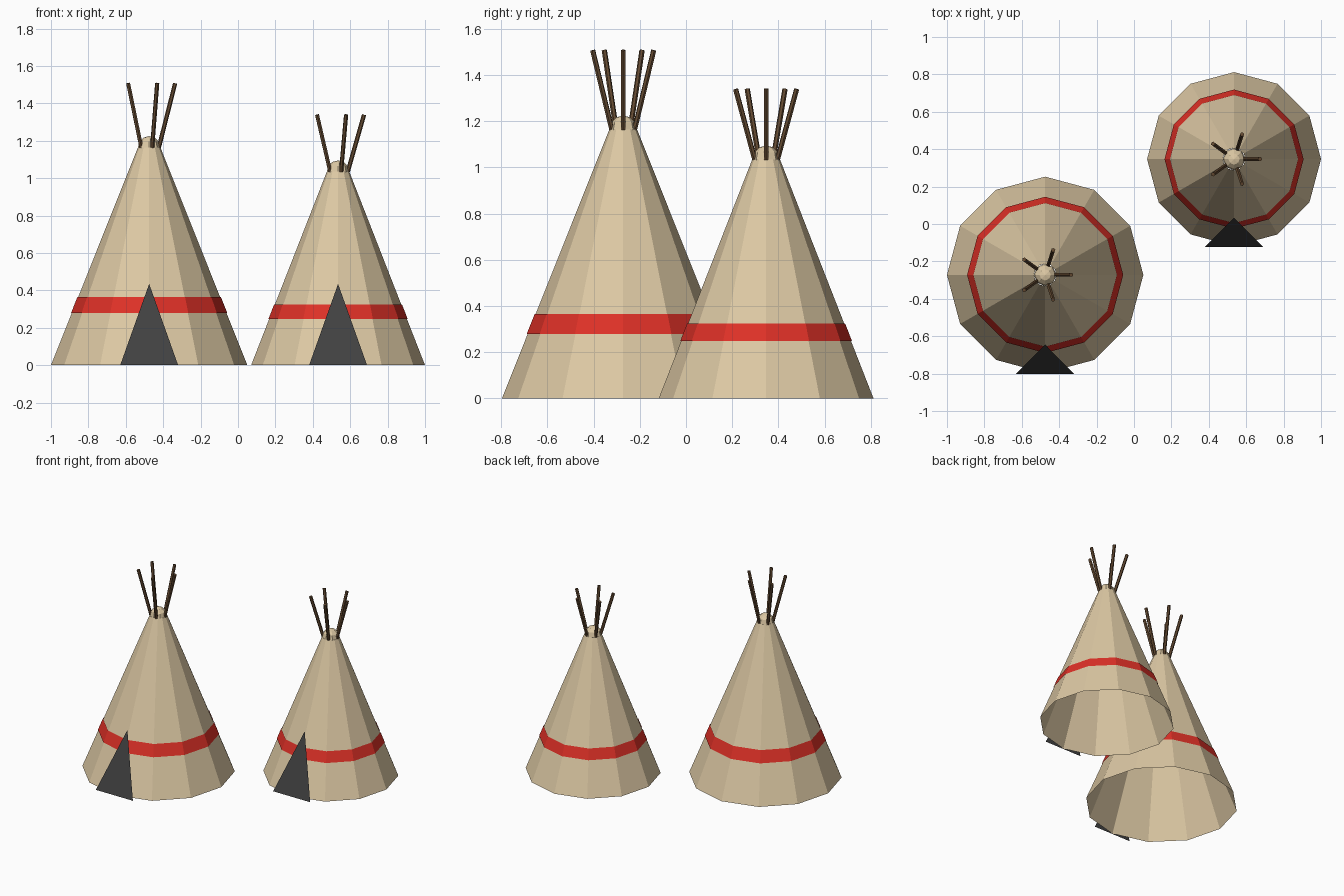
import bpy, bmesh
from math import cos, sin, pi
from mathutils import Vector

if "Cube" in bpy.data.objects:
    bpy.data.objects.remove(bpy.data.objects["Cube"], do_unlink=True)

SIDES = 12
TOP_RADIUS = 0.06


def material(name, rgb):
    mat = bpy.data.materials.new(name)
    mat.use_nodes = True
    colour = (*rgb, 1)
    mat.diffuse_color = colour
    mat.node_tree.nodes["Principled BSDF"].inputs["Base Color"].default_value = colour
    return mat


canvas = material("tan canvas", (0.72, 0.58, 0.37))
red = material("red paint", (0.73, 0.03, 0.02))
dark = material("dark opening", (0.053, 0.053, 0.053))
wood = material("brown wood", (0.13, 0.07, 0.032))


def add_object(name, bm, mat, centre):
    mesh = bpy.data.meshes.new(name)
    bm.to_mesh(mesh)
    bm.free()
    mesh.materials.append(mat)
    obj = bpy.data.objects.new(name, mesh)
    obj.location = (*centre, 0)
    bpy.context.collection.objects.link(obj)


def ring_wall(name, lower, upper, mat, centre):
    """Open faceted wall between two (radius, height) rings."""
    bm = bmesh.new()
    rings = [[bm.verts.new((r * cos(2 * pi * i / SIDES), r * sin(2 * pi * i / SIDES), z))
              for i in range(SIDES)] for r, z in (lower, upper)]
    for i in range(SIDES):
        j = (i + 1) % SIDES
        bm.faces.new((rings[0][i], rings[0][j], rings[1][j], rings[1][i]))
    add_object(name, bm, mat, centre)


def tent(label, centre, radius, height):
    def wall_radius(z):
        return radius + (TOP_RADIUS - radius) * z / height

    # Canvas cone, open at the bottom
    ring_wall(label + "_canvas", (radius, 0), (TOP_RADIUS, height), canvas, centre)

    # Painted stripe
    low, high = 0.24 * height, 0.313 * height
    ring_wall(label + "_stripe", (wall_radius(low) + 0.004, low),
              (wall_radius(high) + 0.004, high), red, centre)

    # Rounded cap
    bm = bmesh.new()
    bmesh.ops.create_uvsphere(bm, u_segments=8, v_segments=6, radius=TOP_RADIUS)
    bmesh.ops.translate(bm, verts=bm.verts, vec=(0, 0, height))
    add_object(label + "_cap", bm, canvas, centre)

    # Triangular doorway leaning on the canvas
    bm = bmesh.new()
    front = -radius - 0.004
    bm.faces.new([bm.verts.new(p) for p in
                  ((-0.155, front, 0), (0.155, front, 0), (0, front + 0.156, 0.435))])
    add_object(label + "_doorway", bm, dark, centre)

    # Five poles fanning out of the top
    for i in range(5):
        a = 2 * pi * i / 5
        out = Vector((cos(a), sin(a), 0))
        start = out * 0.052 + Vector((0, 0, height))
        end = out * 0.139 + Vector((0, 0, height * 1.294))
        axis = end - start
        bm = bmesh.new()
        bmesh.ops.create_cone(bm, cap_ends=True, segments=6, radius1=0.0115,
                              radius2=0.0115, depth=axis.length)
        bmesh.ops.rotate(bm, verts=bm.verts, cent=(0, 0, 0),
                         matrix=axis.to_track_quat('Z', 'Y').to_matrix())
        bmesh.ops.translate(bm, verts=bm.verts, vec=(start + end) / 2)
        add_object(f"{label}_pole_{i + 1}", bm, wood, centre)


tent("large_tent", (-0.475, -0.272), 0.525, 1.165)
tent("small_tent", (0.535, 0.347), 0.465, 1.035)
